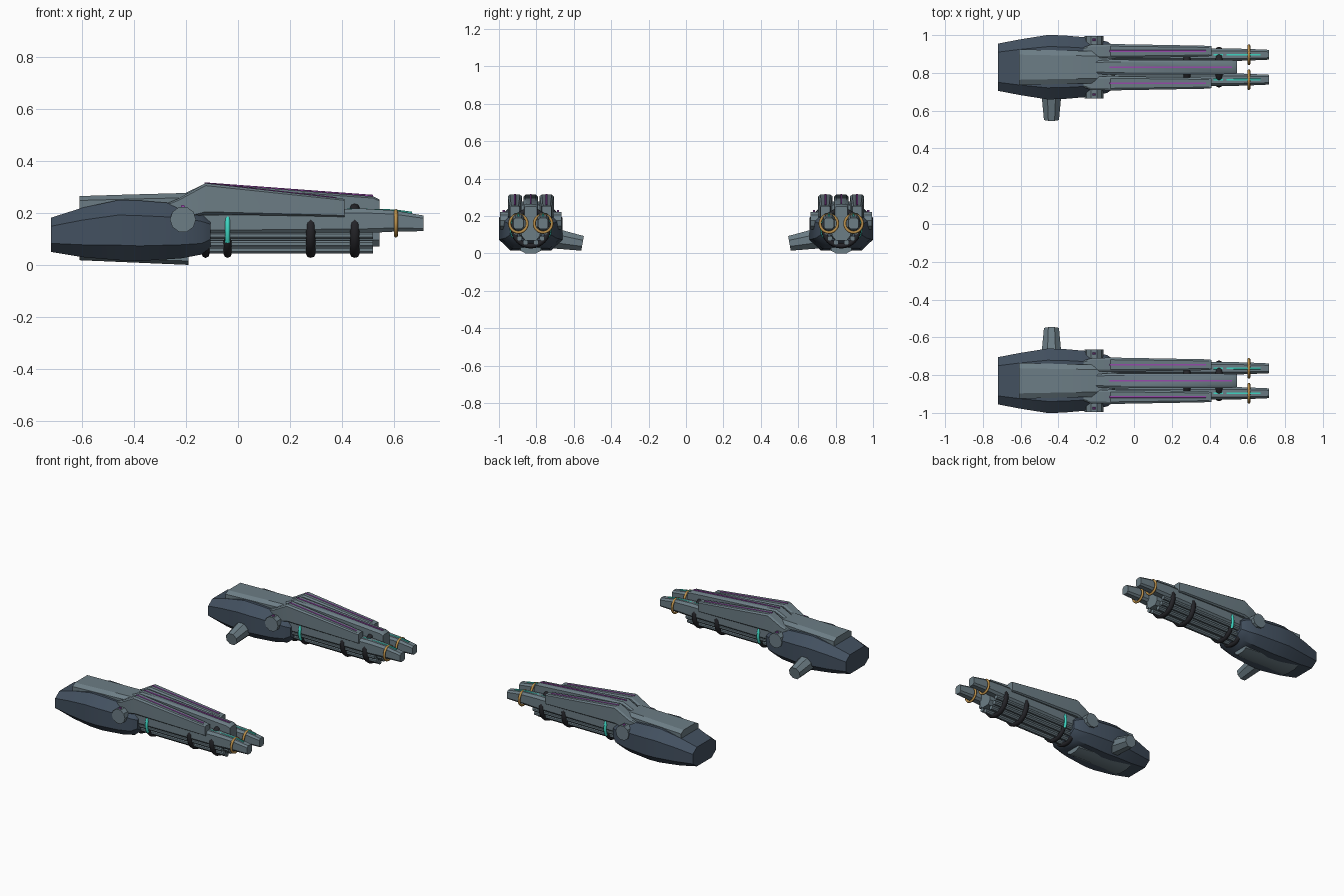
import bpy, bmesh
from math import sin, cos, pi, radians
from mathutils import Matrix, Vector

cube = bpy.data.objects.get("Cube")
if cube:
    bpy.data.objects.remove(cube)


def material(name, rgb):
    m = bpy.data.materials.new(name)
    m.use_nodes = True
    m.diffuse_color = (*rgb, 1)
    m.node_tree.nodes["Principled BSDF"].inputs["Base Color"].default_value = (*rgb, 1)
    return m


NAVY = material("dark blue grey", (0.055, 0.08, 0.115))
SLATE = material("slate grey", (0.15, 0.205, 0.235))
BLACK = material("near black", (0.018, 0.018, 0.022))
GOLD = material("gold", (0.5, 0.28, 0.07))
PURPLE = material("purple", (0.32, 0.07, 0.42))
CYAN = material("cyan", (0.05, 0.68, 0.55))

MID = 0.83        # centre line of one gun; the other is its mirror across y
AXIS = 0.135      # height of the barrel bundle's axis


def finish(name, bm, mat, smooth=30):
    """Make the object and mirror it to the second gun."""
    bmesh.ops.recalc_face_normals(bm, faces=bm.faces)
    mesh = bpy.data.meshes.new(name)
    bm.to_mesh(mesh)
    bm.free()
    mesh.materials.append(mat)
    ob = bpy.data.objects.new(name, mesh)
    bpy.context.collection.objects.link(ob)
    bpy.ops.object.select_all(action='DESELECT')
    bpy.context.view_layer.objects.active = ob
    ob.select_set(True)
    bpy.ops.object.shade_smooth_by_angle(angle=radians(smooth))
    mod = ob.modifiers.new("Mirror", 'MIRROR')
    mod.use_axis = (False, True, False)
    mod.use_mirror_merge = False
    return ob


def skin(bm, rings, closed_ends=True):
    """Bridge equal rings of verts with quads."""
    n = len(rings[0])
    for a, b in zip(rings, rings[1:]):
        for i in range(n):
            j = (i + 1) % n
            bm.faces.new((a[i], a[j], b[j], b[i]))
    if closed_ends:
        bm.faces.new(rings[0])
        bm.faces.new(rings[-1])


def loft(name, mat, y, stations, chamfer=(0.3, 0.3), smooth=30):
    """Chamfered box section along x; stations are (x, half width, z low, z high)."""
    bm = bmesh.new()
    rings = []
    for x, w, lo, hi in stations:
        h, c = (hi - lo) / 2, (hi + lo) / 2
        u, v = w * (1 - chamfer[0]), h * (1 - chamfer[1])
        pts = [(w, -v), (w, v), (u, h), (-u, h), (-w, v), (-w, -v), (-u, -h), (u, -h)]
        rings.append([bm.verts.new((x, y + p, c + q)) for p, q in pts])
    skin(bm, rings)
    return finish(name, bm, mat, smooth)


def ring(name, mat, x, y, z, radius, thick, wide, start=0, end=360, steps=32):
    """Band around the x axis, whole or as an arc; angles run from the inner side."""
    bm = bmesh.new()
    whole = end - start >= 360
    rings = []
    for i in range(steps if whole else steps + 1):
        a = radians(start + (end - start) * i / steps)
        loop = []
        for k in range(8):
            t = 2 * pi * k / 8
            r = radius + thick * cos(t)
            loop.append(bm.verts.new((x + wide * sin(t), y + r * cos(a), z + r * sin(a))))
        rings.append(loop)
    if whole:
        rings.append(rings[0])
    skin(bm, rings, not whole)
    return finish(name, bm, mat, 60)


def rod(name, mat, start, end, r1, r2, sides, smooth=30):
    """Tapered cylinder between two points."""
    a, b = Vector(start), Vector(end)
    turn = (b - a).to_track_quat('Z', 'Y').to_matrix().to_4x4()
    spin = Matrix.Rotation(pi / sides, 4, 'Z')
    bm = bmesh.new()
    bmesh.ops.create_cone(bm, cap_ends=True, segments=sides, radius1=r1, radius2=r2,
                          depth=(b - a).length,
                          matrix=Matrix.Translation((a + b) / 2) @ turn @ spin)
    return finish(name, bm, mat, smooth)


# Rear hull, with cowl above and keel below
loft("hull", NAVY, MID, [(-0.72, 0.125, 0.05, 0.182), (-0.6, 0.148, 0.03, 0.22),
                         (-0.46, 0.17, 0.018, 0.25), (-0.38, 0.169, 0.015, 0.248),
                         (-0.22, 0.155, 0.025, 0.235), (-0.14, 0.135, 0.04, 0.21),
                         (-0.105, 0.11, 0.07, 0.185)], (0.36, 0.5), 35)
loft("cowl", SLATE, MID, [(-0.61, 0.095, 0.13, 0.265), (-0.42, 0.09, 0.13, 0.271),
                          (-0.2, 0.085, 0.13, 0.277), (-0.1, 0.06, 0.13, 0.26)], (0.3, 0.25))
loft("keel", SLATE, MID, [(-0.61, 0.075, 0.018, 0.1), (-0.4, 0.07, 0.009, 0.1),
                          (-0.19, 0.055, 0.0, 0.1)], (0.5, 0.3))

# Cross pivot through the hull and the inner strut
rod("side_pivot", SLATE, (-0.212, 0.665, 0.175), (-0.212, 0.995, 0.175), 0.05, 0.05, 10)
for y in (0.685, 0.975):
    rod("pivot_light", PURPLE, (-0.212, y - 0.006, 0.224), (-0.212, y + 0.006, 0.224),
        0.008, 0.008, 8)
rod("inner_strut", SLATE, (-0.437, 0.72, 0.083), (-0.437, 0.553, 0.054), 0.06, 0.043, 8)

# Upper rails with glowing stripes
for side in (-1, 1):
    y = MID + side * 0.085
    loft("side_rail", SLATE, y, [(-0.29, 0.012, 0.17, 0.23), (-0.23, 0.034, 0.17, 0.255),
                                 (-0.125, 0.038, 0.195, 0.315), (0.37, 0.029, 0.186, 0.259),
                                 (0.41, 0.026, 0.184, 0.254)], (0.3, 0.16))
    loft("side_stripe", PURPLE, y, [(-0.13, 0.005, 0.31, 0.318), (0.38, 0.005, 0.253, 0.261)])
loft("centre_rail", SLATE, MID, [(-0.28, 0.03, 0.17, 0.24), (-0.125, 0.04, 0.18, 0.314),
                                 (0.52, 0.037, 0.18, 0.264), (0.545, 0.034, 0.18, 0.252)],
     (0.3, 0.16))
loft("centre_stripe", PURPLE, MID, [(-0.13, 0.005, 0.31, 0.318), (0.52, 0.005, 0.262, 0.27)])

# Twin barrels with muzzle rings and top strips
for side in (-1, 1):
    y = MID + side * 0.066
    loft("barrel", SLATE, y, [(-0.16, 0.034, 0.118, 0.205), (0.48, 0.034, 0.122, 0.217),
                              (0.6, 0.031, 0.128, 0.21), (0.715, 0.026, 0.13, 0.19)],
         (0.4, 0.35))
    loft("barrel_strip", CYAN, y, [(0.42, 0.005, 0.208, 0.218), (0.6, 0.005, 0.205, 0.214),
                                   (0.67, 0.005, 0.196, 0.205)])
    ring("muzzle_ring", GOLD, 0.608, y, 0.16, 0.047, 0.008, 0.008)

# Core and the bundle of tubes under the barrels
loft("core", SLATE, MID, [(-0.16, 0.06, 0.07, 0.2), (0.545, 0.05, 0.07, 0.2)], (0.4, 0.4))
for angle in (195, 222, 250, 290, 318, 345):
    a = radians(angle)
    y, z = MID + 0.082 * cos(a), AXIS + 0.082 * sin(a)
    rod("lower_tube", SLATE, (-0.16, y, z), (0.52, y, z), 0.015, 0.015, 8)

# Clamps around the bundle
for x in (0.28, 0.45):
    ring("clamp", BLACK, x, MID, AXIS, 0.094, 0.014, 0.018)
for x in (-0.125, -0.04):
    ring("rear_clamp", BLACK, x, MID, AXIS, 0.094, 0.014, 0.015, 205, 335)
for middle in (0, 180):
    ring("cyan_band", CYAN, -0.04, MID, AXIS, 0.104, 0.009, 0.01,
         middle - 27, middle + 27, 10)
